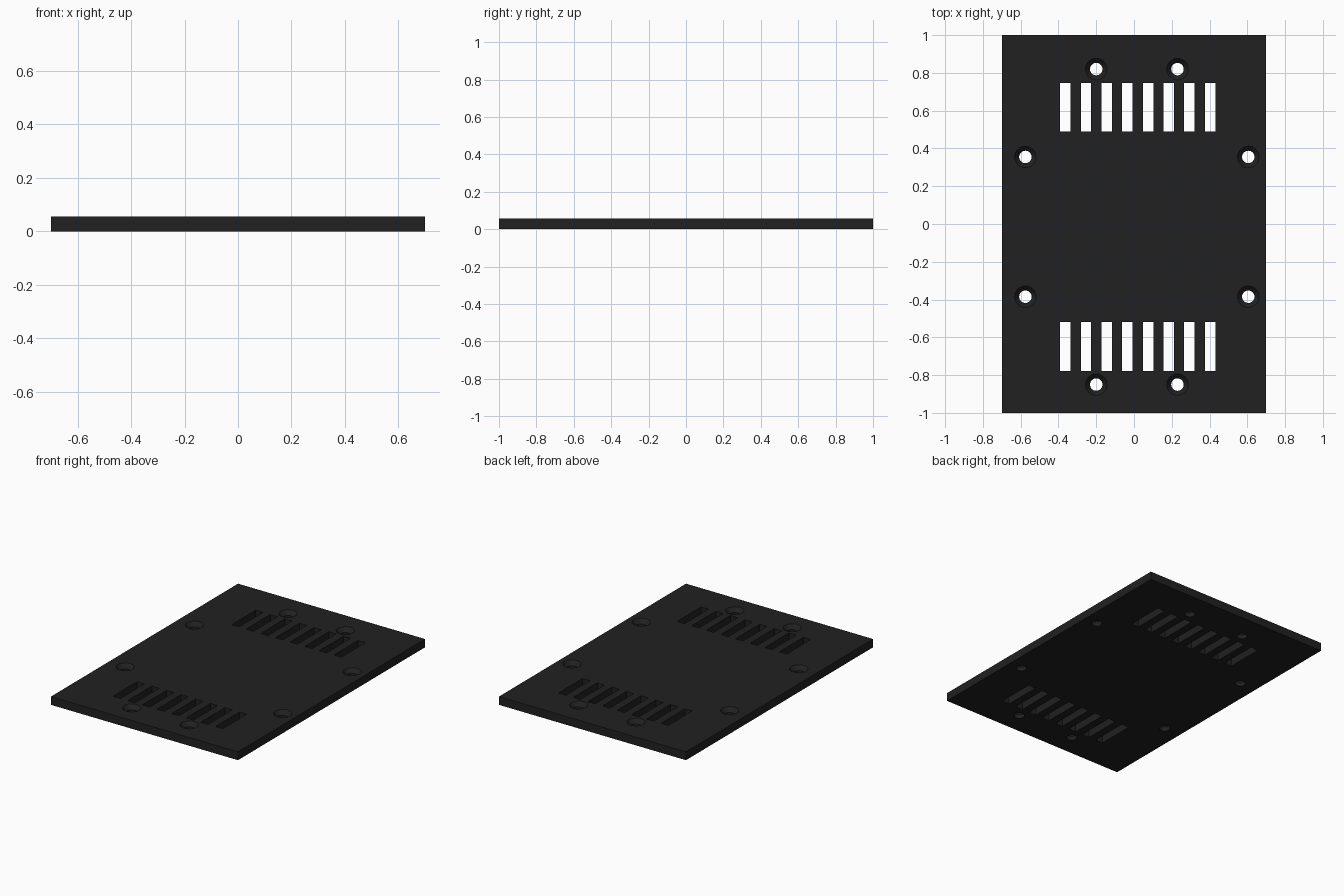
import bpy, bmesh, math
from mathutils import Matrix, Vector

if "Cube" in bpy.data.objects:
    bpy.data.objects.remove(bpy.data.objects["Cube"])

T = 0.056          # plate thickness
HOLE_R, HEAD_R, HEAD_DEPTH = 0.033, 0.057, 0.028


def add_box(bm, x0, x1, y0, y1, z0, z1):
    m = Matrix.Translation(((x0 + x1) / 2, (y0 + y1) / 2, (z0 + z1) / 2))
    m = m @ Matrix.Diagonal((x1 - x0, y1 - y0, z1 - z0, 1))
    bmesh.ops.create_cube(bm, size=1, matrix=m)


def add_lathe(bm, x, y, profile, n=32):
    rings = [[bm.verts.new((x + r * math.cos(2 * math.pi * i / n),
                            y + r * math.sin(2 * math.pi * i / n), z))
              for i in range(n)] for r, z in profile]
    for a, b in zip(rings, rings[1:]):
        for i in range(n):
            j = (i + 1) % n
            bm.faces.new((a[i], a[j], b[j], b[i]))
    bm.faces.new(rings[0][::-1])
    bm.faces.new(rings[-1])


def to_object(bm, name):
    bmesh.ops.recalc_face_normals(bm, faces=bm.faces)
    mesh = bpy.data.meshes.new(name)
    bm.to_mesh(mesh)
    bm.free()
    ob = bpy.data.objects.new(name, mesh)
    bpy.context.collection.objects.link(ob)
    return ob


# Flat rectangular plate
bm = bmesh.new()
add_box(bm, -0.7, 0.7, -1, 1, 0, T)
plate = to_object(bm, "vent_plate")

# Two rows of vent slots and eight countersunk screw holes
bm = bmesh.new()
for y0, y1 in ((0.49, 0.747), (-0.777, -0.52)):
    for i in range(8):
        x = -0.391 + i * 0.1095
        add_box(bm, x, x + 0.055, y0, y1, -0.05, T + 0.05)

profile = [(HOLE_R, -0.05), (HOLE_R, T - HEAD_DEPTH), (HEAD_R, T), (HEAD_R, T + 0.05)]
cx, cy = 0.015, -0.015      # hole pattern is slightly off centre
for sx in (-1, 1):
    for sy in (-1, 1):
        for dx, dy in ((0.215, 0.835), (0.59, 0.37)):
            add_lathe(bm, cx + sx * dx, cy + sy * dy, profile)
cutter = to_object(bm, "hole_cutter")
cutter.hide_render = True

# Cut the openings and bake the result
mod = plate.modifiers.new("openings", 'BOOLEAN')
mod.operation = 'DIFFERENCE'
mod.solver = 'EXACT'
mod.object = cutter
bpy.context.view_layer.objects.active = plate
plate.select_set(True)
bpy.ops.object.modifier_apply(modifier=mod.name)
bpy.data.objects.remove(cutter)
bpy.ops.object.shade_smooth_by_angle(angle=math.radians(30))

# Black finish
mat = bpy.data.materials.new("black_finish")
mat.diffuse_color = (0.015, 0.015, 0.016, 1)
mat.use_nodes = True
mat.node_tree.nodes["Principled BSDF"].inputs["Base Color"].default_value = mat.diffuse_color
plate.data.materials.clear()
plate.data.materials.append(mat)
